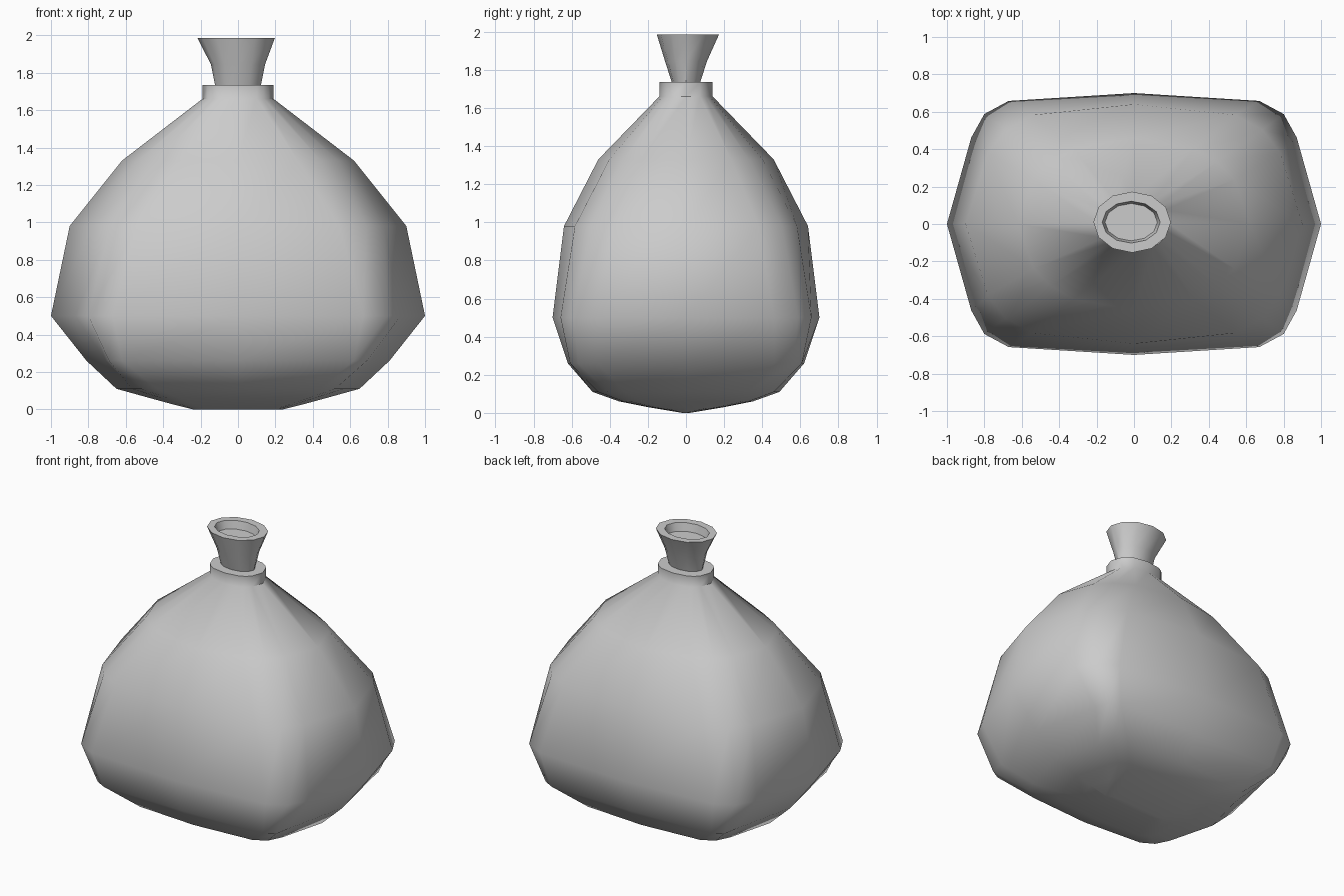
import bpy, bmesh, math

if "Cube" in bpy.data.objects:
    bpy.data.objects.remove(bpy.data.objects["Cube"])

# Quarter outlines: boxy belly shape and round neck shape (unit size)
BOXY = [(1, 0), (.87, .66), (.80, .84), (.67, .94), (0, 1)]
ROUND = [(math.cos(math.radians(a)), math.sin(math.radians(a))) for a in (0, 30, 45, 60, 90)]


def outline(t):
    q = [(b[0] + (r[0] - b[0]) * t, b[1] + (r[1] - b[1]) * t) for b, r in zip(BOXY, ROUND)]
    half = q + [(-x, y) for x, y in q[-2::-1]]
    return half + [(x, -y) for x, y in half[-2:0:-1]]


def ellipse(n):
    return [(math.cos(2 * math.pi * i / n), math.sin(2 * math.pi * i / n)) for i in range(n)]


def loft(name, rings, angle):
    """Skin a stack of (points, half width, half depth, z, x shift, y shift), capped at both ends."""
    bm = bmesh.new()
    loops = [[bm.verts.new((x * w + dx, y * d + dy, z)) for x, y in pts]
             for pts, w, d, z, dx, dy in rings]
    n = len(loops[0])
    for a, b in zip(loops, loops[1:]):
        for i in range(n):
            j = (i + 1) % n
            bm.faces.new((a[i], a[j], b[j], b[i]))
    bm.faces.new(loops[0][::-1])
    bm.faces.new(loops[-1])
    bmesh.ops.recalc_face_normals(bm, faces=bm.faces)
    mesh = bpy.data.meshes.new(name)
    bm.to_mesh(mesh)
    bm.free()
    ob = bpy.data.objects.new(name, mesh)
    bpy.context.collection.objects.link(ob)
    bpy.ops.object.select_all(action='DESELECT')
    ob.select_set(True)
    bpy.context.view_layer.objects.active = ob
    bpy.ops.object.shade_smooth_by_angle(angle=math.radians(angle))


# Sack body with the tied collar: half width, half depth, z, roundness
body = [(.24, .02, 0, 0), (.36, .20, .03, 0), (.47, .35, .06, 0), (.65, .49, .11, 0),
        (.81, .62, .26, -.55), (1, .70, .50, 0), (.90, .64, .98, .4), (.62, .46, 1.33, .9),
        (.19, .14, 1.66, .8), (.19, .14, 1.735, .8)]
loft("sack_body", [(outline(t), w, d, z, 0, 0) for w, d, z, t in body], 50)

# Gathered mouth flaring above the tie, with a shallow recess
mouth = [(.12, .07, 1.72, 0, 0), (.145, .11, 1.845, 0, 0), (.207, .163, 1.985, -.01, .01),
         (.155, .112, 1.985, -.015, .01), (.14, .10, 1.93, -.015, .01)]
loft("sack_mouth", [(ellipse(12), *r) for r in mouth], 40)
